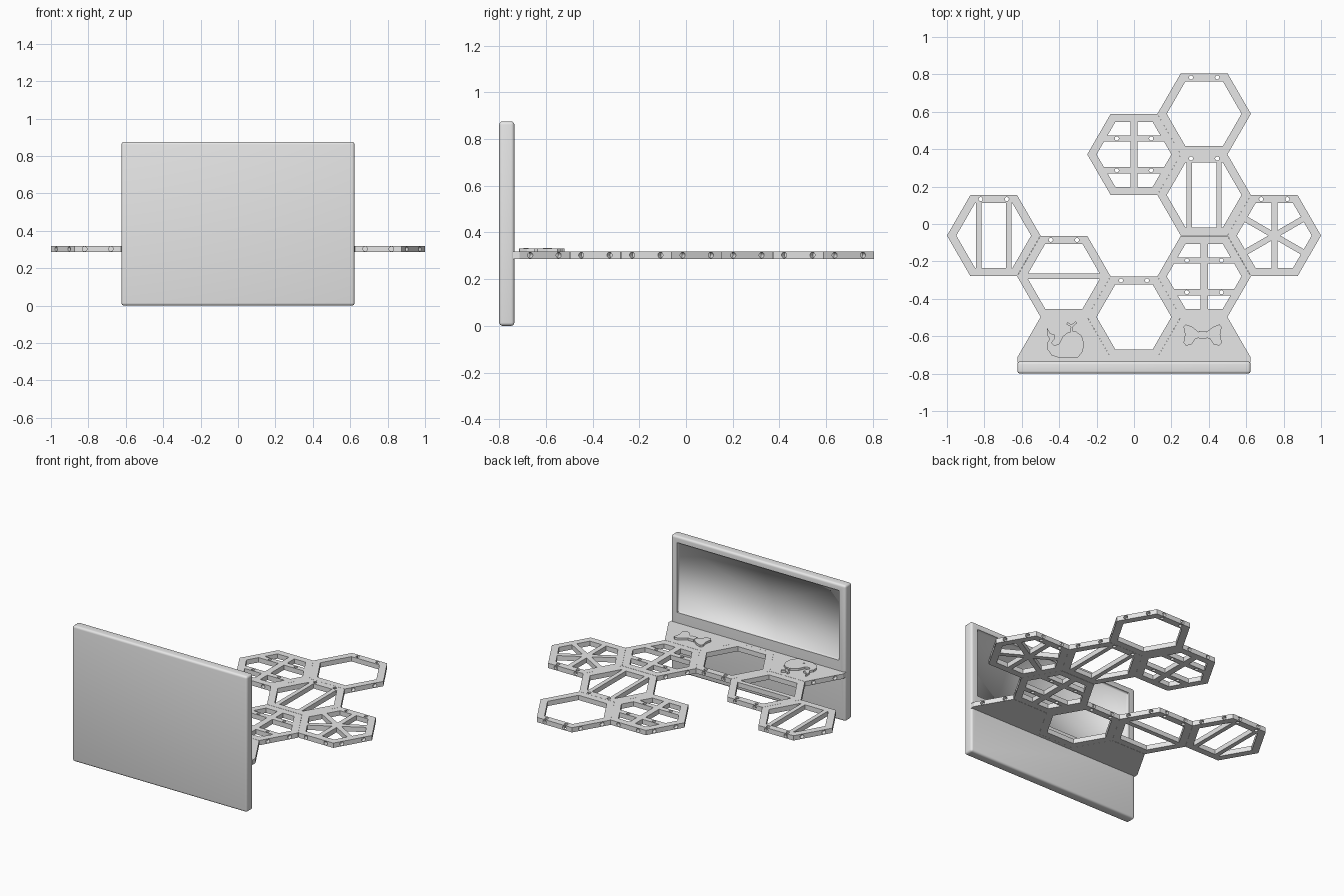
import bpy, bmesh, math
from mathutils import Matrix, Vector

cube = bpy.data.objects.get("Cube")
if cube:
    bpy.data.objects.remove(cube, do_unlink=True)

grey = bpy.data.materials.new("plain grey")
grey.use_nodes = True
grey.diffuse_color = (0.8, 0.8, 0.8, 1)
grey.node_tree.nodes["Principled BSDF"].inputs["Base Color"].default_value = (0.8, 0.8, 0.8, 1)

Z0, Z1 = 0.287, 0.318          # shelf underside and top
ZM = (Z0 + Z1) / 2
R, R_IN = 0.25, 0.2            # panel outer and inner corner radius
APO = R * math.sqrt(3) / 2
PEG = 0.07                     # peg offset along an edge


def make(name, bm):
    bmesh.ops.recalc_face_normals(bm, faces=bm.faces)
    mesh = bpy.data.meshes.new(name)
    bm.to_mesh(mesh)
    bm.free()
    mesh.materials.append(grey)
    ob = bpy.data.objects.new(name, mesh)
    bpy.context.collection.objects.link(ob)
    return ob


def extrude_up(bm, height):
    res = bmesh.ops.extrude_face_region(bm, geom=bm.faces[:])
    top = [g for g in res["geom"] if isinstance(g, bmesh.types.BMVert)]
    bmesh.ops.translate(bm, verts=top, vec=(0, 0, height))


def prism(name, points, z0, z1):
    bm = bmesh.new()
    bm.faces.new([bm.verts.new((x, y, z0)) for x, y in points])
    extrude_up(bm, z1 - z0)
    return make(name, bm)


def cut(ob, cutter):
    mod = ob.modifiers.new("holes", 'BOOLEAN')
    mod.object = cutter
    mod.operation = 'DIFFERENCE'
    mod.solver = 'EXACT'
    mod.use_self = True
    dg = bpy.context.evaluated_depsgraph_get()
    mesh = bpy.data.meshes.new_from_object(ob.evaluated_get(dg))
    ob.modifiers.clear()
    ob.data = mesh


def peg_cutter(pegs):
    """Cylinders given as (position, axis, radius, length)."""
    bm = bmesh.new()
    for pos, axis, radius, length in pegs:
        turn = Vector((0, 0, 1)).rotation_difference(Vector(axis)).to_matrix().to_4x4()
        bmesh.ops.create_cone(bm, cap_ends=True, segments=16, radius1=radius,
                              radius2=radius, depth=length,
                              matrix=Matrix.Translation(pos) @ turn)
    ob = make("peg_cutter", bm)
    ob.hide_render = True
    return ob


def side_pegs(cx, cy, angles):
    pegs = []
    for deg in angles:
        a = math.radians(deg)
        n, t = Vector((math.cos(a), math.sin(a), 0)), Vector((-math.sin(a), math.cos(a), 0))
        for s in (-PEG, PEG):
            pegs.append((Vector((cx, cy, ZM)) + n * APO + t * s, n, 0.0125, 0.05))
    return pegs


def hexagon(cx, cy, r):
    return [(cx + r * math.cos(i * math.pi / 3), cy + r * math.sin(i * math.pi / 3))
            for i in range(6)]


def bar(name, cx, cy, offset, angle, length, width):
    a = math.radians(angle)
    t, n = Vector((math.cos(a), math.sin(a))), Vector((-math.sin(a), math.cos(a)))
    c = Vector((cx, cy)) + n * offset
    h, w = t * length / 2, n * width / 2
    return prism(name, [tuple(c + p) for p in (-h - w, h - w, h + w, w - h)], Z0, Z1)


# Bar layouts: (offset, angle, length, width)
LAYOUTS = {
    "open": [],
    "single": [(0, 0, 0.44, 0.03)],
    "double": [(-0.08, 90, 0.36, 0.028), (0.08, 90, 0.36, 0.028)],
    "grid": [(0, 90, 0.38, 0.04), (-0.085, 0, 0.36, 0.034), (0.085, 0, 0.36, 0.034)],
    "star": [(0, a, 0.38, 0.032) for a in (30, 90, 150)],
}


def panel(name, cx, cy, style):
    bm = bmesh.new()
    outer = [bm.verts.new((x, y, Z0)) for x, y in hexagon(cx, cy, R)]
    inner = [bm.verts.new((x, y, Z0)) for x, y in hexagon(cx, cy, R_IN)]
    for i in range(6):
        j = (i + 1) % 6
        bm.faces.new((outer[i], outer[j], inner[j], inner[i]))
    extrude_up(bm, Z1 - Z0)
    ring = make(name + "_ring", bm)
    if style == "grid":
        spots = [(x, y) for x in (-0.092, 0.092) for y in (-0.085, 0.085)]
    else:
        spots = [(-PEG, 0.195), (PEG, 0.195)]
    upright = peg_cutter([((cx + x, cy + y, ZM), (0, 0, 1), 0.011, 0.1) for x, y in spots])
    sides = peg_cutter(side_pegs(cx, cy, range(30, 390, 60)))
    cut(ring, sides)
    if style != "grid":
        cut(ring, upright)
    for i, spec in enumerate(LAYOUTS[style]):
        b = bar(f"{name}_bar_{i + 1}", cx, cy, *spec)
        if style == "grid" and i > 0:
            cut(b, upright)
    for c in (sides, upright):
        bpy.data.objects.remove(c, do_unlink=True)


# Hexagonal panels
for name, x, y, style in [
        ("front_centre_panel", 0, -0.497, "open"),
        ("right_panel", -0.375, -0.28, "single"),
        ("far_right_panel", -0.75, -0.062, "double"),
        ("left_front_panel", 0.375, -0.28, "grid"),
        ("left_middle_panel", 0.375, 0.155, "double"),
        ("left_back_panel", 0.375, 0.589, "open"),
        ("back_centre_panel", 0, 0.372, "grid"),
        ("far_left_panel", 0.75, -0.062, "star")]:
    panel(name, x, y, style)

# Shelf base joining the panels to the board
half = [(0.125, -0.714), (0.25, -0.498), (0.5, -0.498), (0.623, -0.712), (0.623, -0.74)]
base = prism("shelf_base", half + [(-x, y) for x, y in reversed(half)], Z0, Z1)
base_cutter = peg_cutter(side_pegs(0.375, -0.714, [30]) + side_pegs(-0.375, -0.714, [150]))
cut(base, base_cutter)
bpy.data.objects.remove(base_cutter, do_unlink=True)

# Upright board with rounded edges and a recess in its back
bm = bmesh.new()
bmesh.ops.create_cube(bm, size=1, matrix=Matrix.Translation((0, -0.7675, 0.4375))
                      @ Matrix.Diagonal((1.246, 0.065, 0.875, 1)))
bmesh.ops.bevel(bm, geom=bm.edges[:], offset=0.014, segments=4, profile=0.5, affect='EDGES')
back = max(bm.faces, key=lambda f: f.calc_center_median().y + f.calc_area())
back = max((f for f in bm.faces if f.normal.y > 0.99), key=lambda f: f.calc_area())
bmesh.ops.inset_region(bm, faces=[back], thickness=0.03)
for v in back.verts:
    v.co.x = math.copysign(0.578, v.co.x)
    v.co.z = 0.835 if v.co.z > 0.4375 else 0.385
res = bmesh.ops.extrude_discrete_faces(bm, faces=[back])
floor = res["faces"][0]
floor_verts = list(floor.verts)
for v in floor_verts:
    v.co.y -= 0.025
floor_edges = set(floor.edges)
bmesh.ops.poke(bm, faces=[floor])
bm.normal_update()
for f in bm.faces:
    f.smooth = True
for e in bm.edges:
    e.smooth = e in floor_edges or e.calc_face_angle(0) < math.radians(40)
make("board", bm)

# Raised whale plate
ZP = 0.331
prism("whale_body", [
    (-0.465, -0.555), (-0.448, -0.585), (-0.425, -0.592), (-0.425, -0.615), (-0.44, -0.635),
    (-0.425, -0.65), (-0.4, -0.64), (-0.38, -0.6), (-0.35, -0.577), (-0.31, -0.575),
    (-0.28, -0.597), (-0.268, -0.635), (-0.273, -0.68), (-0.3, -0.714), (-0.4, -0.716),
    (-0.44, -0.702), (-0.463, -0.67), (-0.465, -0.635), (-0.45, -0.615), (-0.466, -0.59)],
    Z1 - 0.005, ZP)
prism("whale_spout", [
    (-0.34, -0.58), (-0.338, -0.55), (-0.362, -0.535), (-0.355, -0.525), (-0.333, -0.538),
    (-0.312, -0.52), (-0.305, -0.53), (-0.327, -0.55), (-0.327, -0.58)], Z1 - 0.005, ZP)
prism("whale_eye", [(-0.362 + 0.01 * math.cos(i * math.pi / 6),
                     -0.685 + 0.01 * math.sin(i * math.pi / 6)) for i in range(12)],
      Z1, ZP + 0.002)

# Raised bow plate
lobe = [(0.02, -0.578), (0.055, -0.55), (0.09, -0.537), (0.102, -0.55), (0.094, -0.59),
        (0.102, -0.635), (0.09, -0.65), (0.06, -0.645), (0.04, -0.615), (0.02, -0.608)]
CX = 0.367
prism("bow", [(CX + x, y) for x, y in lobe] + [(CX - x, y) for x, y in reversed(lobe)],
      Z1 - 0.005, ZP)
bar_w = 0.02
prism("bow_knot", [(CX + sx * bar_w, -0.593 + sy * bar_w)
                   for sx, sy in ((-1, -1), (1, -1), (1, 1), (-1, 1))], Z1, ZP + 0.002)
